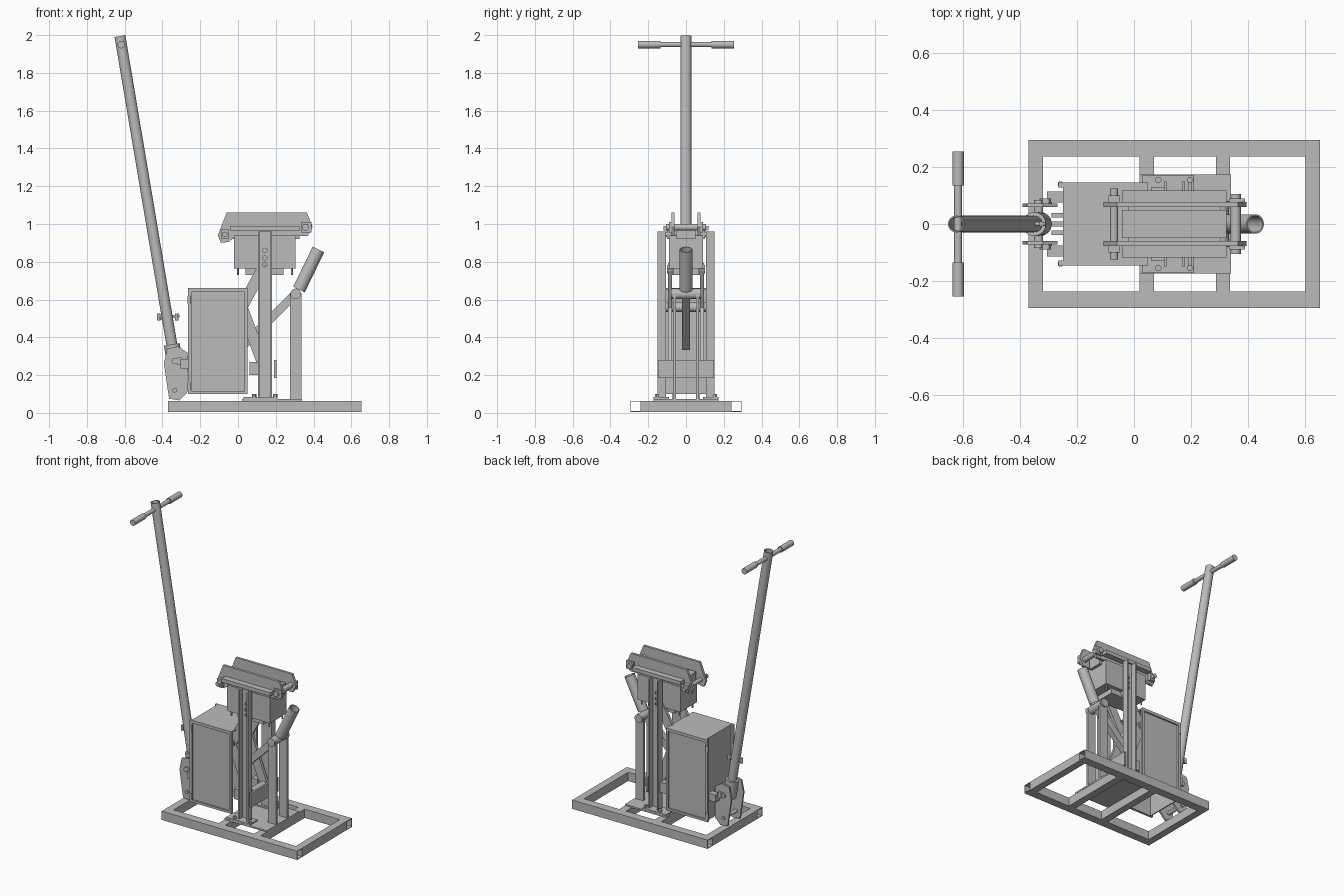
import bpy, bmesh, math
from mathutils import Vector

cube = bpy.data.objects.get("Cube")
if cube:
    bpy.data.objects.remove(cube, do_unlink=True)

steel = bpy.data.materials.new("grey_steel")
steel.use_nodes = True
GREY = (0.5, 0.5, 0.5, 1)
steel.diffuse_color = GREY
steel.node_tree.nodes["Principled BSDF"].inputs["Base Color"].default_value = GREY


def finish(name, bm, smooth=False):
    bmesh.ops.recalc_face_normals(bm, faces=bm.faces)
    mesh = bpy.data.meshes.new(name)
    bm.to_mesh(mesh)
    bm.free()
    mesh.materials.append(steel)
    obj = bpy.data.objects.new(name, mesh)
    bpy.context.collection.objects.link(obj)
    if smooth:
        bpy.ops.object.select_all(action='DESELECT')
        obj.select_set(True)
        bpy.context.view_layer.objects.active = obj
        bpy.ops.object.shade_smooth_by_angle(angle=math.radians(40))
    return obj


def box(name, x, y, z):
    bm = bmesh.new()
    bmesh.ops.create_cube(bm, size=1)
    for v in bm.verts:
        v.co = [a + (b - a) * (c + 0.5) for (a, b), c in zip((x, y, z), v.co)]
    return finish(name, bm)


def both(name, x, y, z):
    """Box on each side of the centre plane."""
    box(name + "_back", x, y, z)
    box(name + "_front", x, (-y[1], -y[0]), z)


def plate(name, outline, y0, y1):
    """Outline in x and z, thickened along y."""
    bm = bmesh.new()
    face = bm.faces.new([bm.verts.new((x, y0, z)) for x, z in outline])
    new = bmesh.ops.extrude_face_region(bm, geom=[face])["geom"]
    bmesh.ops.translate(bm, vec=(0, y1 - y0, 0),
                        verts=[v for v in new if isinstance(v, bmesh.types.BMVert)])
    return finish(name, bm)


def rod(name, a, b, r, bore=0, sides=24):
    """Solid rod, or open tube when a bore is given."""
    a, b = Vector(a), Vector(b)
    turn = (b - a).to_track_quat('Z', 'Y')
    bm = bmesh.new()

    def ring(base, radius):
        return [bm.verts.new(base + turn @ Vector((radius * math.cos(t), radius * math.sin(t), 0)))
                for t in (2 * math.pi * i / sides for i in range(sides))]

    def bridge(p, q):
        for i in range(sides):
            j = (i + 1) % sides
            bm.faces.new((p[i], p[j], q[j], q[i]))

    low, high = ring(a, r), ring(b, r)
    bridge(low, high)
    if bore:
        in_low, in_high = ring(a, bore), ring(b, bore)
        bridge(high, in_high)
        bridge(in_high, in_low)
        bridge(in_low, low)
    else:
        bm.faces.new(low)
        bm.faces.new(high)
    return finish(name, bm, True)


def cross_pin(name, x, z, half, r):
    rod(name, (x, -half, z), (x, half, z), r)


def link(name, a, b, width, y0, y1):
    """Flat bar between two x-z points."""
    a, b = Vector(a), Vector(b)
    side = (b - a).orthogonal().normalized() * width / 2
    plate(name, [a + side, b + side, b - side, a - side], y0, y1)


def square_tube(name, x, y, z, wall):
    """Open tube along x."""
    for label, yy in (("low", (y[0], y[0] + wall)), ("high", (y[1] - wall, y[1]))):
        box(f"{name}_{label}_wall", x, yy, z)
    inner = (y[0] + wall, y[1] - wall)
    box(name + "_floor", x, inner, (z[0], z[0] + wall))
    box(name + "_roof", x, inner, (z[1] - wall, z[1]))


# Base frame
FRAME_Z = (0.004, 0.064)
for label, y in (("front", (-0.295, -0.237)), ("back", (0.237, 0.295))):
    square_tube("base_rail_" + label, (-0.37, 0.653), y, FRAME_Z, 0.005)
for i, x in enumerate((-0.37, 0.02, 0.288, 0.603)):
    box(f"base_crossbar_{i}", (x, x + 0.05), (-0.237, 0.237), FRAME_Z)
box("base_plate", (0.02, 0.34), (-0.173, 0.173), (0.062, 0.073))

# Upright channels, open outward, with feet and bolts
for s, label in ((-1, "front"), (1, "back")):
    def span(a, b):
        return tuple(sorted((s * a, s * b)))
    web = box(f"column_{label}_web", (0.11, 0.175), span(0.105, 0.113), (0.073, 0.96))
    for k, x in enumerate((0.105, 0.17)):
        box(f"column_{label}_flange_{k}", (x, x + 0.01), span(0.105, 0.15), (0.073, 0.96))
    cutter_bm = bmesh.new()
    for z in (0.785, 0.82, 0.86, 0.895):
        made = bmesh.ops.create_cone(cutter_bm, cap_ends=True, segments=16,
                                     radius1=0.012, radius2=0.012, depth=0.06)["verts"]
        for v in made:
            v.co = (v.co.x + 0.142, v.co.z + s * 0.109, v.co.y + z)
    cutter = finish(f"column_{label}_hole_cutter", cutter_bm)
    cutter.hide_render = True
    cutter.hide_viewport = True
    cut = web.modifiers.new("holes", 'BOOLEAN')
    cut.object = cutter
    cut.solver = 'EXACT'
    box(f"column_{label}_foot", (0.03, 0.21), span(0.09, 0.172), (0.073, 0.083))
    for x in (0.085, 0.197):
        rod(f"foot_bolt_{label}", (x, s * 0.155, 0.083), (x, s * 0.155, 0.1), 0.012, sides=6)
    # Head hinge bolts and bracket details on this side
    rod(f"bracket_bolt_{label}", (-0.31, s * 0.07, 0.275), (-0.31, s * 0.09, 0.275), 0.022, sides=6)

# Cover: framed side panels, lid and end wall
CX, CZ = (-0.265, 0.05), (0.1, 0.66)
both("cover_panel", CX, (0.128, 0.134), CZ)
for label, x, z in (("left", (CX[0], CX[0] + 0.02), CZ),
                    ("right", (CX[1] - 0.015, CX[1]), CZ),
                    ("bottom", CX, (CZ[0], CZ[0] + 0.015)),
                    ("top", CX, (CZ[1] - 0.02, CZ[1]))):
    both("cover_rim_" + label, x, (0.13, 0.145), z)
box("cover_lid", (-0.25, 0.05), (-0.135, 0.135), (0.652, 0.66))
box("cover_end_wall", (-0.25, -0.243), (-0.135, 0.135), (0.1, 0.66))
for z in (0.14, 0.6):
    for s in (-1, 1):
        rod("cover_hinge", (-0.258, s * 0.14, z - 0.02), (-0.258, s * 0.14, z + 0.02), 0.01)

# Lever bracket
bracket = [(-0.375, 0.34), (-0.32, 0.352), (-0.268, 0.32), (-0.268, 0.11),
           (-0.31, 0.066), (-0.365, 0.075), (-0.392, 0.26)]
plate("lever_bracket_back", bracket, 0.06, 0.072)
plate("lever_bracket_front", bracket, -0.072, -0.06)
both("bracket_block", (-0.305, -0.245), (0.075, 0.115), (0.235, 0.285))
cross_pin("bracket_pivot", -0.335, 0.275, 0.085, 0.016)
cross_pin("bracket_lower_pin", -0.335, 0.12, 0.08, 0.012)
for y in (-0.03, 0, 0.03):
    box("bracket_finger", (-0.29, -0.24), (y - 0.008, y + 0.008), (0.22, 0.3))

# Lever
foot, tip = Vector((-0.33, 0, 0.24)), Vector((-0.625, 0, 1.995))
rod("lever_tube", foot, tip, 0.029, 0.024)
rod("lever_collar", foot.lerp(tip, 0.0), foot.lerp(tip, 0.07), 0.042, 0.029)
rod("lever_lock_pin", (-0.425, 0, 0.5), (-0.31, 0, 0.515), 0.007)
for x in (-0.42, -0.325):
    rod("lock_pin_head", (x, 0, 0.49), (x, 0, 0.525), 0.009)
cross_pin("handle_bar", -0.618, 1.95, 0.15, 0.014)
for s in (-1, 1):
    rod("handle_grip", (-0.618, s * 0.135, 1.95), (-0.618, s * 0.255, 1.95), 0.02)

# Press head
cheek = [(-0.09, 0.9), (-0.05, 0.905), (-0.01, 0.937), (0.37, 0.937), (0.395, 0.985),
         (0.365, 1.06), (-0.06, 1.06), (-0.107, 0.94)]
plate("head_cheek_back", cheek, 0.06, 0.077)
plate("head_cheek_front", cheek, -0.077, -0.06)
both("head_side_ledge", (-0.042, 0.325), (0.077, 0.118), (0.965, 0.99))
box("head_core", (-0.042, 0.325), (-0.05, 0.05), (0.92, 0.995))
both("head_lock_plate_left", (-0.09, -0.05), (0.077, 0.1), (0.92, 0.97))
both("head_lock_plate_right", (0.335, 0.39), (0.077, 0.09), (0.955, 1.01))
cross_pin("head_pin_left", -0.07, 0.945, 0.125, 0.014)
cross_pin("head_pin_right", 0.357, 0.983, 0.105, 0.018)
box("press_block", (-0.02, 0.305), (-0.09, 0.09), (0.765, 0.94))
box("press_block_shoe", (0.04, 0.24), (-0.065, 0.065), (0.73, 0.765))
for x in (0.0, 0.285):
    for s in (-1, 1):
        rod("guide_rod", (x, s * 0.07, 0.73), (x, s * 0.07, 0.77), 0.005, sides=12)

# Toggle links
for s, label in ((-1, "front"), (1, "back")):
    y0, y1 = sorted((s * 0.075, s * 0.095))
    link("toggle_upper_" + label, (0.14, 0.78), (0.02, 0.56), 0.06, y0, y1)
    link("toggle_lower_" + label, (0.02, 0.56), (0.14, 0.24), 0.06, y0, y1)
cross_pin("toggle_knee_pin", 0.02, 0.56, 0.105, 0.025)
cross_pin("toggle_foot_pin", 0.14, 0.24, 0.105, 0.025)
cross_pin("toggle_head_pin", 0.14, 0.76, 0.1, 0.022)
link("toggle_arm", (0.305, 0.63), (0.02, 0.35), 0.045, -0.02, 0.02)
box("lower_tie_plate", (0.19, 0.203), (-0.148, 0.148), (0.185, 0.28))
both("tie_block", (0.06, 0.105), (0.06, 0.13), (0.2, 0.27))

# Rear posts, cross tube and tilted socket
both("rear_post", (0.275, 0.335), (0.052, 0.068), (0.073, 0.635))
cross_pin("post_cross_tube", 0.305, 0.63, 0.08, 0.028)
rod("tilted_socket", (0.323, 0, 0.653), (0.426, 0, 0.865), 0.034, 0.029)
